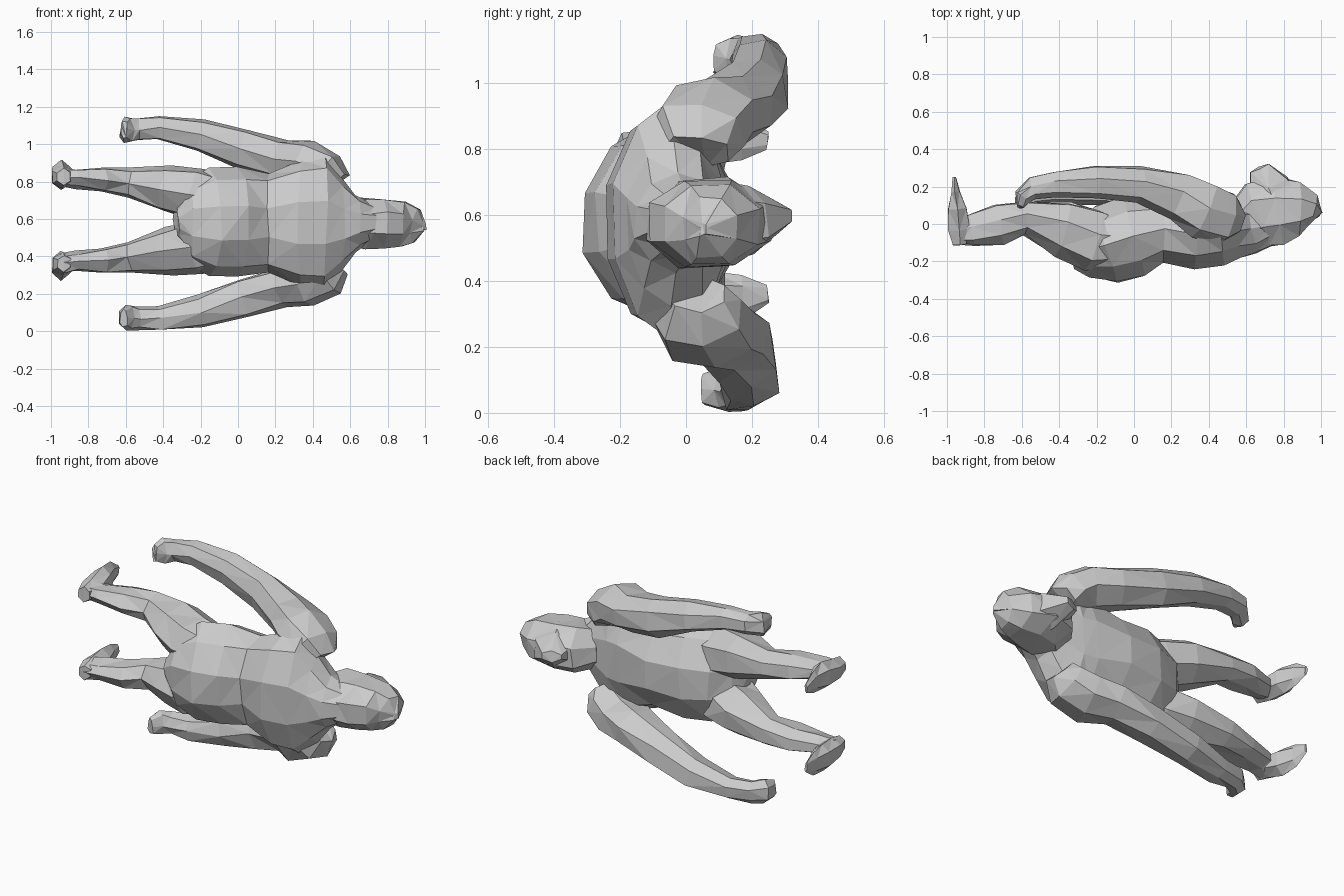
import bpy, bmesh, math, random
from mathutils import Vector

random.seed(4)
MID = 0.58


def loft(name, secs, n=8, jitter=0.008, phase=0.5, mirror=None):
    """Faceted tube through sections (x, y, z, depth radius, width radius).
    mirror = height of the mirror plane for the second limb."""
    pts = [Vector(s[:3]) for s in secs]
    bm = bmesh.new()
    rings = []
    for i, s in enumerate(secs):
        t = (pts[min(i + 1, len(pts) - 1)] - pts[max(i - 1, 0)]).normalized()
        v = t.cross(Vector((0, 0, 1))).normalized()
        w = v.cross(t)
        ring = []
        for k in range(n):
            a = 2 * math.pi * (k + phase) / n
            p = pts[i] + v * s[3] * math.cos(a) + w * s[4] * math.sin(a)
            p += Vector([random.uniform(-jitter, jitter) for _ in range(3)])
            if mirror is not None:
                p.z = 2 * mirror - p.z
            ring.append(bm.verts.new(p))
        rings.append(ring)
    for r0, r1 in zip(rings, rings[1:]):
        for k in range(n):
            bm.faces.new((r0[k], r0[(k + 1) % n], r1[(k + 1) % n], r1[k]))
    bm.faces.new(rings[0])
    bm.faces.new(rings[-1])
    bmesh.ops.triangulate(bm, faces=bm.faces[:])
    bmesh.ops.recalc_face_normals(bm, faces=bm.faces[:])
    me = bpy.data.meshes.new(name)
    bm.to_mesh(me)
    bm.free()
    ob = bpy.data.objects.new(name, me)
    bpy.context.collection.objects.link(ob)
    return ob


# torso: rump, waist crease, broad chest, neck
loft("torso", [
    (-0.33, -0.15, MID, 0.09, 0.08),
    (-0.27, -0.14, MID, 0.15, 0.22),
    (-0.15, -0.11, MID, 0.22, 0.29),
    (0.00, -0.06, MID, 0.23, 0.295),
    (0.16, -0.025, MID, 0.19, 0.27),
    (0.34, -0.06, MID, 0.195, 0.34),
    (0.46, -0.05, MID, 0.175, 0.36),
    (0.55, -0.04, MID, 0.145, 0.25),
    (0.63, -0.03, MID, 0.13, 0.15),
    (0.72, 0.00, MID, 0.11, 0.10),
], n=10)

# head: skull tapering to the crown
loft("head", [
    (0.58, 0.00, 0.575, 0.13, 0.12),
    (0.66, 0.05, 0.575, 0.19, 0.145),
    (0.77, 0.07, 0.575, 0.20, 0.145),
    (0.88, 0.08, 0.57, 0.15, 0.135),
    (0.95, 0.07, 0.56, 0.09, 0.10),
    (0.995, 0.05, 0.555, 0.015, 0.015),
])

# muzzle and jaw
loft("muzzle", [
    (0.76, 0.10, 0.58, 0.15, 0.13),
    (0.72, 0.20, 0.585, 0.125, 0.10),
    (0.67, 0.30, 0.60, 0.06, 0.03),
], n=6, jitter=0.004)

# arms: shoulder, elbow, wrist, hand curled towards the back
ARM = [
    (0.53, 0.03, 0.79, 0.10, 0.08),
    (0.48, 0.035, 0.85, 0.15, 0.115),
    (0.37, 0.07, 0.905, 0.16, 0.12),
    (0.24, 0.145, 0.92, 0.135, 0.11),
    (0.03, 0.21, 0.975, 0.105, 0.11),
    (-0.20, 0.225, 1.045, 0.095, 0.09),
    (-0.42, 0.21, 1.085, 0.075, 0.065),
    (-0.54, 0.19, 1.08, 0.06, 0.065),
    (-0.595, 0.15, 1.075, 0.05, 0.075),
    (-0.61, 0.09, 1.08, 0.02, 0.05),
]

# legs: thigh, knee, ankle
LEG = [
    (-0.08, -0.10, 0.71, 0.13, 0.13),
    (-0.22, -0.08, 0.735, 0.17, 0.145),
    (-0.38, -0.02, 0.76, 0.155, 0.13),
    (-0.58, 0.035, 0.79, 0.095, 0.085),
    (-0.72, 0.00, 0.81, 0.11, 0.07),
    (-0.87, -0.03, 0.815, 0.085, 0.055),
    (-0.94, -0.04, 0.825, 0.07, 0.055),
]

# feet: heel to toes, turned to the belly side
FOOT = [
    (-0.93, -0.11, 0.825, 0.04, 0.045),
    (-0.935, -0.03, 0.825, 0.065, 0.065),
    (-0.945, 0.08, 0.835, 0.055, 0.08),
    (-0.955, 0.17, 0.835, 0.028, 0.07),
    (-0.96, 0.25, 0.825, 0.008, 0.03),
]

for side, flip in (("upper", False), ("lower", True)):
    arm = ARM
    if flip:  # this arm hangs slightly nearer the back
        arm = [(x, y - 0.035 * min(1, max(0, (0.4 - x) / 0.3)), z, a, b)
               for x, y, z, a, b in ARM]
    loft(side + "_arm", arm, n=7, mirror=MID - 0.005 if flip else None)
    loft(side + "_leg", LEG, n=7, mirror=MID + 0.013 if flip else None)
    loft(side + "_foot", FOOT, n=6, jitter=0.004,
         mirror=MID + 0.013 if flip else None)
